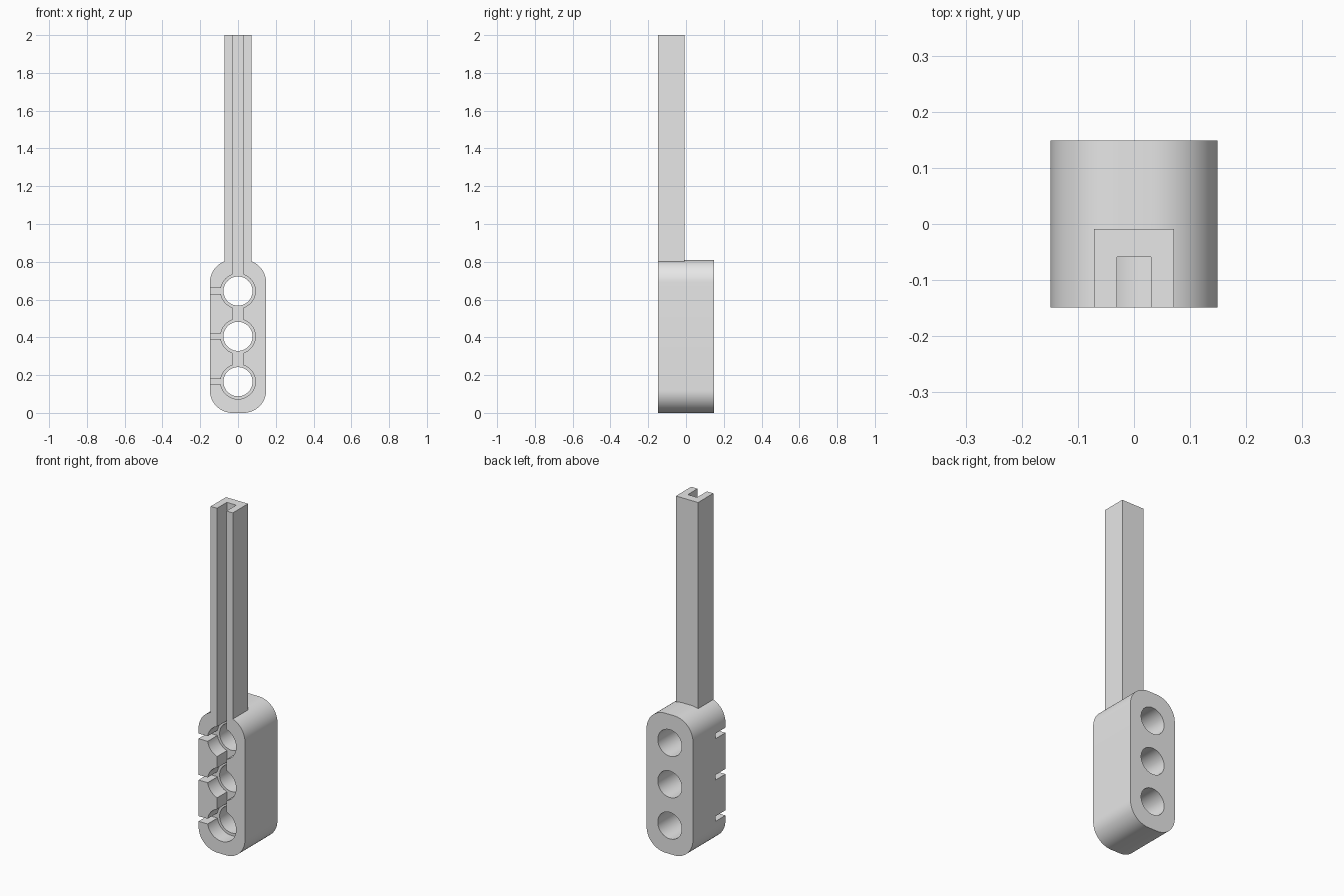
import bpy, bmesh
from math import sin, cos, pi, radians
from mathutils import Vector

if "Cube" in bpy.data.objects:
    bpy.data.objects.remove(bpy.data.objects["Cube"], do_unlink=True)

HALF = 0.149             # half width and half depth of the holder
HEIGHT = 0.81            # holder height
CORNER = 0.12            # holder corner radius
STEM = 0.071             # half width of the stem
GROOVE = 0.03            # half width of the wire groove
FLOOR = -0.059           # y of the groove and counterbore floor
HOLES = [0.165, 0.405, 0.645]

grey = bpy.data.materials.new("light_grey")
grey.use_nodes = True
grey.diffuse_color = (0.8, 0.8, 0.8, 1)
grey.node_tree.nodes["Principled BSDF"].inputs["Base Color"].default_value = (0.8, 0.8, 0.8, 1)


def extrude(name, points, direction):
    """Solid made by sweeping a flat outline along a direction."""
    bm = bmesh.new()
    face = bm.faces.new([bm.verts.new(p) for p in points])
    swept = bmesh.ops.extrude_face_region(bm, geom=[face])["geom"]
    moved = [v for v in swept if isinstance(v, bmesh.types.BMVert)]
    bmesh.ops.translate(bm, verts=moved, vec=Vector(direction))
    bmesh.ops.recalc_face_normals(bm, faces=bm.faces)
    mesh = bpy.data.meshes.new(name)
    bm.to_mesh(mesh)
    bm.free()
    mesh.materials.append(grey)
    obj = bpy.data.objects.new(name, mesh)
    bpy.context.collection.objects.link(obj)
    return obj


def arc(cx, cz, r, y, start, end, steps):
    angles = [start + (end - start) * i / steps for i in range(steps + 1)]
    return [(cx + r * cos(a), y, cz + r * sin(a)) for a in angles]


def cylinder(name, z, r, y0, y1):
    return extrude(name, arc(0, z, r, y0, 0, 2 * pi, 64)[:-1], (0, y1 - y0, 0))


def box(name, x0, x1, y0, y1, z0, z1):
    outline = [(x0, y0, z0), (x1, y0, z0), (x1, y0, z1), (x0, y0, z1)]
    return extrude(name, outline, (0, y1 - y0, 0))


def cut(target, cutter):
    """Subtract the cutter for good and remove it."""
    cutter.hide_render = True
    mod = target.modifiers.new("cut", "BOOLEAN")
    mod.operation = "DIFFERENCE"
    mod.solver = "EXACT"
    mod.object = cutter
    bpy.context.view_layer.objects.active = target
    bpy.ops.object.modifier_apply(modifier=mod.name)
    bpy.data.objects.remove(cutter, do_unlink=True)


# Holder: rounded block
inner = HALF - CORNER
outline = []
for i, (cx, cz) in enumerate([(inner, HEIGHT - CORNER), (-inner, HEIGHT - CORNER),
                              (-inner, CORNER), (inner, CORNER)]):
    outline += arc(cx, cz, CORNER, -HALF, i * pi / 2, (i + 1) * pi / 2, 16)
holder = extrude("holder", outline, (0, 2 * HALF, 0))

# Counterbored through holes, each with a side slot
for z in HOLES:
    cut(holder, cylinder("counterbore_cutter", z, 0.092, -0.3, FLOOR))
    cut(holder, cylinder("hole_cutter", z, 0.077, -0.3, 0.3))
    cut(holder, box("slot_cutter", -0.3, -0.08, -0.3, FLOOR, z - 0.015, z + 0.015))

# Groove joining the holes and running up into the stem
cut(holder, box("groove_cutter", -GROOVE, GROOVE, -0.3, FLOOR, HOLES[0], HEIGHT + 0.1))

# Stem: U-shaped channel open to the front
back = -0.009
half = [(GROOVE, FLOOR), (GROOVE, -HALF), (STEM, -HALF), (STEM, back)]
section = half + [(-x, y) for x, y in reversed(half)]
stem = extrude("stem", [(x, y, 0.8) for x, y in section], (0, 0, 1.2))

# Smooth curved walls, crisp edges
bpy.ops.object.select_all(action="DESELECT")
holder.select_set(True)
bpy.context.view_layer.objects.active = holder
bpy.ops.object.shade_smooth_by_angle(angle=radians(30))
